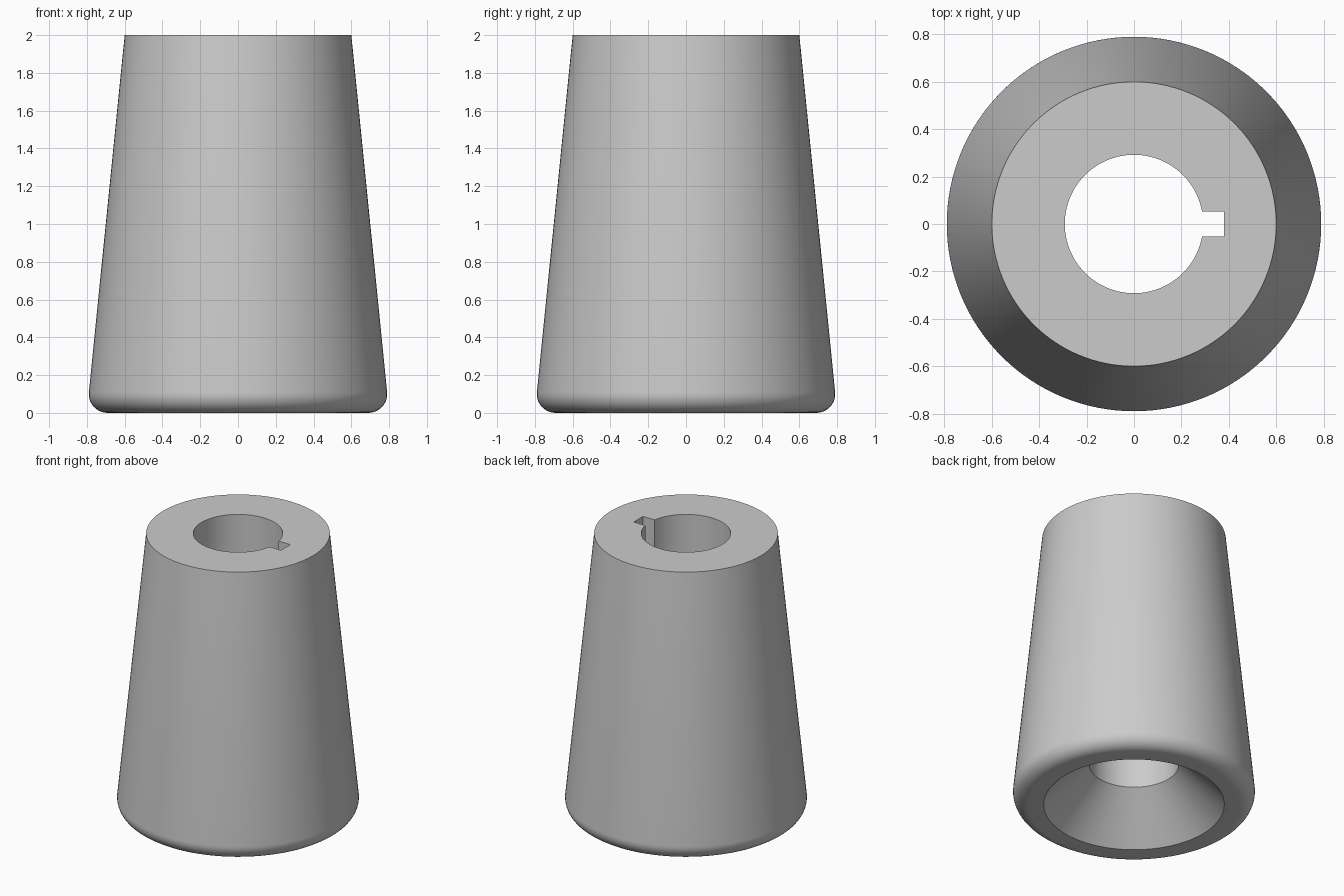
import bpy, bmesh, math
from mathutils import Matrix

default = bpy.data.objects.get("Cube")
if default:
    bpy.data.objects.remove(default, do_unlink=True)

SEGMENTS = 128
HEIGHT = 2.0
TOP_R = 0.6
BORE_R = 0.292
RECESS_R = 0.59
FILLET = 0.1
FILLET_X = 0.69
TAPER = math.atan(0.1)

# Plain grey material
grey = bpy.data.materials.new("plain_grey")
grey.use_nodes = True
colour = (0.6, 0.6, 0.6, 1)
grey.diffuse_color = colour
grey.node_tree.nodes["Principled BSDF"].inputs["Base Color"].default_value = colour


def make_object(name, bm):
    bmesh.ops.recalc_face_normals(bm, faces=bm.faces)
    mesh = bpy.data.meshes.new(name)
    bm.to_mesh(mesh)
    bm.free()
    mesh.materials.append(grey)
    obj = bpy.data.objects.new(name, mesh)
    bpy.context.collection.objects.link(obj)
    return obj


# Closed profile: bore, conical recess, rounded foot, tapered wall
profile = [(BORE_R, HEIGHT), (BORE_R, 0.3), (RECESS_R, 0)]
steps = 10
for i in range(steps + 1):
    a = -math.pi / 2 + (math.pi / 2 + TAPER) * i / steps
    profile.append((FILLET_X + FILLET * math.cos(a), FILLET + FILLET * math.sin(a)))
profile.append((TOP_R, HEIGHT))

# Tapered sleeve turned from the profile
bm = bmesh.new()
verts = [bm.verts.new((r, 0, z)) for r, z in profile]
edges = [bm.edges.new((verts[i - 1], verts[i])) for i in range(len(verts))]
bmesh.ops.spin(bm, geom=verts + edges, cent=(0, 0, 0), axis=(0, 0, 1),
               angle=math.tau, steps=SEGMENTS)
bmesh.ops.remove_doubles(bm, verts=bm.verts, dist=0.0001)
sleeve = make_object("tapered_sleeve", bm)

# Keyway slot cut along the bore
bm = bmesh.new()
bmesh.ops.create_cube(bm, size=1, matrix=Matrix.Translation((0.24, 0, 1))
                      @ Matrix.Diagonal((0.28, 0.106, 2.4, 1)))
cutter = make_object("keyway_cutter", bm)
cutter.hide_render = True

cut = sleeve.modifiers.new("keyway", "BOOLEAN")
cut.operation = "DIFFERENCE"
cut.solver = "EXACT"
cut.object = cutter

bpy.ops.object.select_all(action="DESELECT")
sleeve.select_set(True)
bpy.context.view_layer.objects.active = sleeve
bpy.ops.object.modifier_apply(modifier=cut.name)
bpy.data.objects.remove(cutter, do_unlink=True)
bpy.ops.object.shade_smooth_by_angle(angle=math.radians(30))
